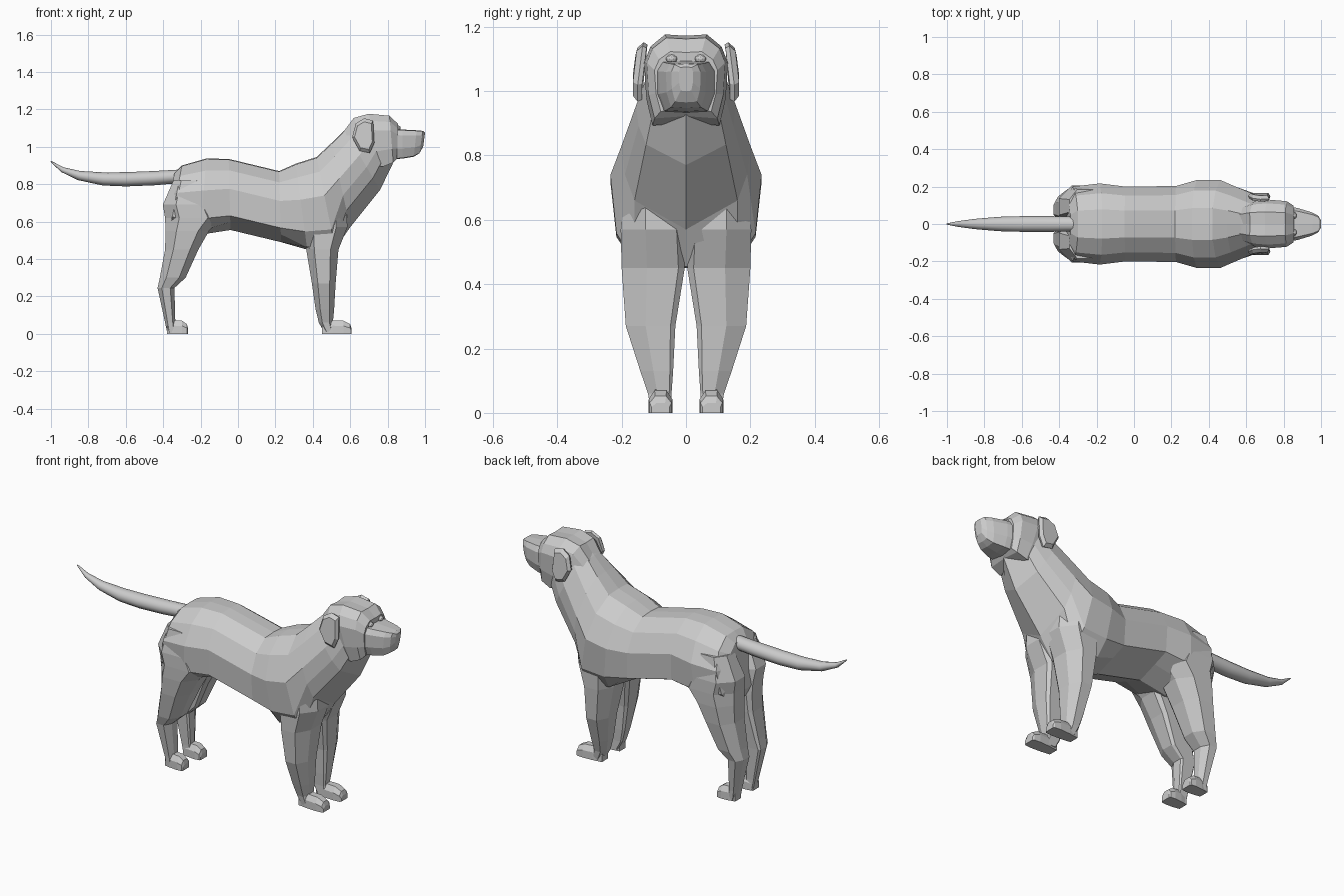
import bpy, bmesh, math
from mathutils import Vector

if "Cube" in bpy.data.objects:
    bpy.data.objects.remove(bpy.data.objects["Cube"])

grey = bpy.data.materials.new("grey_coat")
grey.diffuse_color = (0.6, 0.6, 0.6, 1)
grey.use_nodes = True
grey.node_tree.nodes["Principled BSDF"].inputs["Base Color"].default_value = grey.diffuse_color


def finish(name, bm, mirror=False):
    """Store a bmesh as a flat shaded object, optionally mirrored across y = 0."""
    bmesh.ops.recalc_face_normals(bm, faces=bm.faces)
    me = bpy.data.meshes.new(name)
    bm.to_mesh(me)
    bm.free()
    me.materials.append(grey)
    ob = bpy.data.objects.new(name, me)
    bpy.context.collection.objects.link(ob)
    if mirror:
        mod = ob.modifiers.new("mirror", 'MIRROR')
        mod.use_axis = (False, True, False)
    return ob


def loft(name, rings, mirror=False):
    """Skin a row of closed rings and cap both ends."""
    bm = bmesh.new()
    rows = [[bm.verts.new(p) for p in r] for r in rings]
    n = len(rows[0])
    for a, b in zip(rows, rows[1:]):
        for i in range(n):
            j = (i + 1) % n
            bm.faces.new((a[i], a[j], b[j], b[i]))
    bm.faces.new(rows[0])
    bm.faces.new(rows[-1])
    return finish(name, bm, mirror)


def body_rings(stations, profile):
    """Stations: top x, top z, bottom x, bottom z, half width."""
    rings = []
    for xt, zt, xb, zb, w in stations:
        half = [(xt + (xb - xt) * t, f * w, zt + (zb - zt) * t) for t, f in profile]
        rings.append(half + [(x, -y, z) for x, y, z in half[-2:0:-1]])
    return rings


# torso and neck: shared back, with rump, belly and chest undersides
back = [(0, 0), (.01, .36), (.16, .76), (.42, 1)]
torso = loft("body", body_rings([
    (-.34, .86, -.385, .60, .135),
    (-.30, .90, -.365, .55, .20),
    (-.17, .937, -.20, .53, .217),
], back + [(.79, .93), (.95, .6), (1, 0)]) + body_rings([
    (-.05, .935, -.04, .555, .20),
    (.22, .87, .23, .49, .203),
], back + [(.80, .97), (.89, .55), (1, 0)]) + body_rings([
    (.31, .91, .37, .45, .235),
    (.42, .945, .52, .455, .235),
], back + [(.79, .92), (.97, .68), (1, 0)]) + body_rings([
    (.50, 1.02, .60, .57, .20),
    (.57, 1.09, .76, .77, .155),
    (.63, 1.14, .835, .925, .12),
], back + [(.62, .95), (.8, .80), (1, 0)]))

# skull with brow and cheeks
head = loft("head", body_rings([
    (.56, 1.07, .68, .92, .10),
    (.62, 1.15, .72, .90, .122),
    (.70, 1.172, .775, .893, .13),
    (.81, 1.162, .83, .915, .122),
    (.855, 1.12, .85, .937, .098),
], [(0, 0), (-.015, .5), (.12, .85), (.3, 1), (.7, .95), (1, .8), (.97, 0)]))

# muzzle
muzzle = loft("muzzle", body_rings([
    (.80, 1.097, .80, .93, .10),
    (.88, 1.092, .88, .937, .084),
    (.955, 1.088, .94, .947, .062),
    (.988, 1.085, .97, .965, .045),
    (1.0, 1.075, .99, 1.0, .022),
], [(0, 0), (.02, .8), (.2, 1), (.65, .98), (.98, .75), (1, 0)]))

# eyes
bm = bmesh.new()
bmesh.ops.create_icosphere(bm, subdivisions=2, radius=.018)
bmesh.ops.scale(bm, verts=bm.verts, vec=(.8, 1, .75))
bmesh.ops.translate(bm, verts=bm.verts, vec=(.856, .045, 1.1))
finish("eyes", bm, True)

# drooping ears: a flap outline with a smaller raised outer face
outline = [(.63, 1.125), (.675, 1.152), (.722, 1.14), (.729, 1.02), (.705, .967),
           (.65, .978), (.61, 1.05)]


def ear_ring(scale, offset):
    cx, cz = .675, 1.06
    ring = []
    for x, z in outline:
        z = cz + (z - cz) * scale
        lean = .15 - .25 * max(0, z - 1.08)
        ring.append((cx + (x - cx) * scale, lean + offset, z))
    return ring


loft("ears", [ear_ring(.92, -.014), ear_ring(1, 0), ear_ring(.8, .015)], True)


# legs: height, back x, front x, inner y, outer y
def leg(name, levels):
    rings = []
    for z, x0, x1, y0, y1 in levels:
        dx, dy, c = (x1 - x0) * .25, (y1 - y0) * .4, (y1 - y0) * .1
        rings.append([(x0 + dx * .4, y0, z), (x1 - dx * .4, y0, z), (x1, y0 + c, z),
                      (x1, y1 - dy, z), (x1 - dx, y1, z), (x0 + dx, y1, z),
                      (x0, y1 - dy, z), (x0, y0 + c, z)])
    return loft(name, rings, True)


front_legs = leg("front_legs", [
    (.68, .34, .58, .03, .19), (.57, .345, .585, .01, .203), (.45, .365, .537, .004, .20),
    (.27, .395, .522, .033, .187), (.13, .415, .514, .04, .142), (.06, .432, .507, .045, .118),
    (.01, .46, .515, .045, .11)])
hind_legs = leg("hind_legs", [
    (.82, -.345, -.18, .05, .185), (.69, -.402, -.12, .03, .207), (.62, -.39, -.085, .02, .206),
    (.55, -.387, -.155, .015, .203), (.45, -.39, -.212, .02, .192), (.30, -.418, -.28, .035, .165),
    (.245, -.43, -.34, .04, .145), (.06, -.39, -.335, .05, .115), (.003, -.378, -.33, .05, .11)])


# paws: a low wedge along x
def paw(name, heel, toe):
    rings = []
    for t, h, w in [(0, .06, .027), (.35, .072, .034), (.72, .07, .037), (.95, .052, .034), (1, .03, .028)]:
        x, c = heel + (toe - heel) * t, .079
        rings.append([(x, c - w, 0), (x, c + w, 0), (x, c + w, h * .6),
                      (x, c + w * .5, h), (x, c - w * .5, h), (x, c - w, h * .6)])
    return loft(name, rings, True)


front_paws = paw("front_paws", .45, .607)
hind_paws = paw("hind_paws", -.38, -.268)

# weld the overlapping parts into one skin
bpy.context.view_layer.objects.active = torso
for part in (head, muzzle, front_legs, hind_legs, front_paws, hind_paws):
    mod = torso.modifiers.new("weld", 'BOOLEAN')
    mod.operation, mod.solver, mod.object = 'UNION', 'EXACT', part
    bpy.ops.object.modifier_apply(modifier=mod.name)
    bpy.data.objects.remove(part)

# smooth tapering tail
path = [(-.31, .842, .036), (-.45, .832, .038), (-.60, .826, .038), (-.72, .828, .035),
        (-.85, .846, .025), (-.94, .878, .014), (-1.0, .922, .003)]
rings = []
for i, (x, z, r) in enumerate(path):
    a, b = path[max(i - 1, 0)], path[min(i + 1, len(path) - 1)]
    d = Vector((b[0] - a[0], 0, b[1] - a[1])).normalized()
    up = Vector((d.z, 0, -d.x))
    rings.append([Vector((x, 0, z)) + up * r * math.cos(k * math.pi / 6)
                  + Vector((0, 1.1, 0)) * r * math.sin(k * math.pi / 6) for k in range(12)])
tail = loft("tail", rings)
bpy.context.view_layer.objects.active = tail
tail.select_set(True)
bpy.ops.object.shade_smooth_by_angle(angle=math.radians(40))
